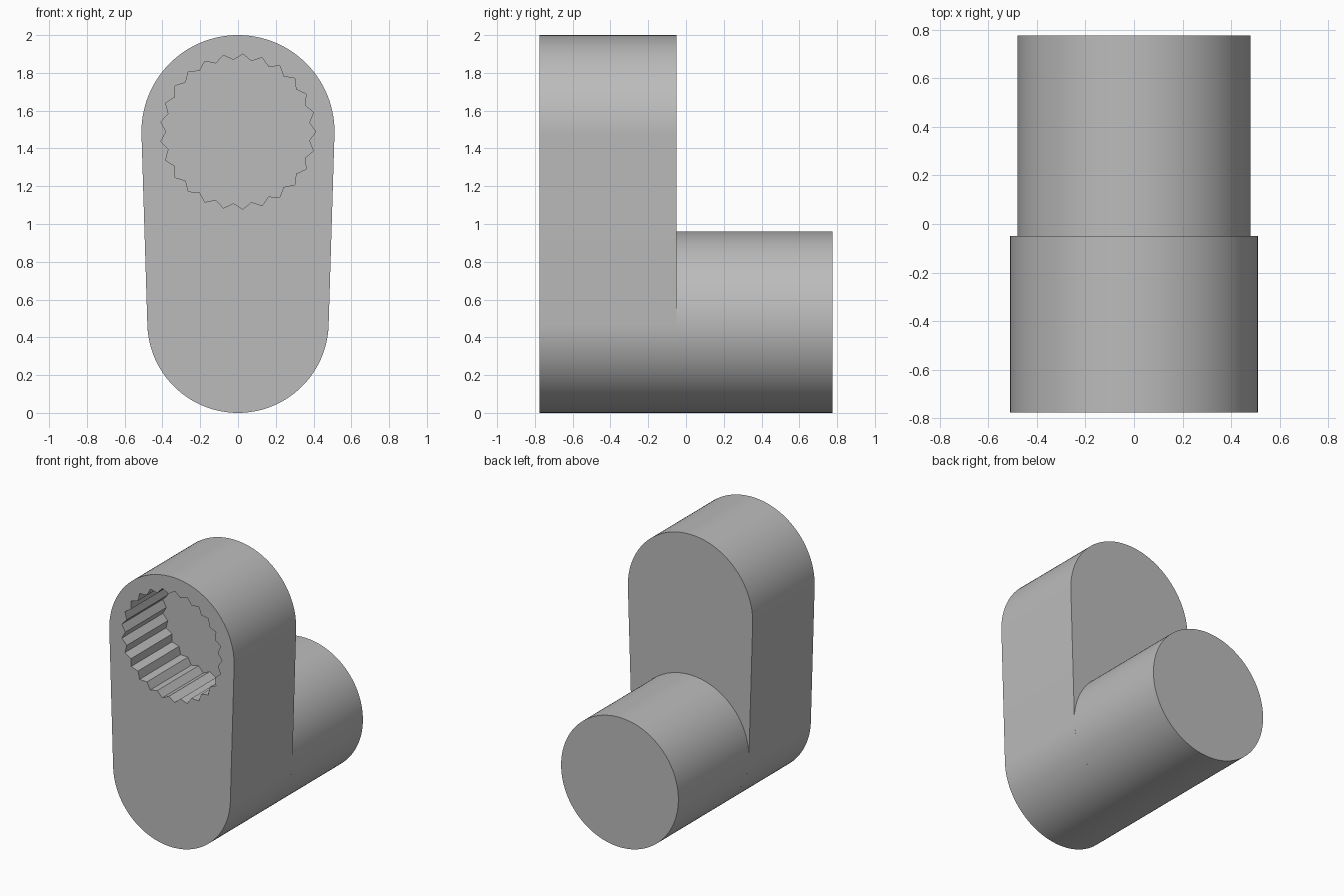
import bpy
import bmesh
from math import asin, cos, pi, sin, radians

cube = bpy.data.objects.get("Cube")
if cube:
    bpy.data.objects.remove(cube)

# Main sizes
FRONT, STEP, BACK = -0.775, -0.05, 0.775
R_TOP, R_LOW = 0.511, 0.48
Z_TOP, Z_LOW = 2 - R_TOP, R_LOW
POCKET_DEPTH, TEETH = 0.48, 25

grey = bpy.data.materials.new("plain_grey")
grey.use_nodes = True
color = (0.5, 0.5, 0.5, 1)
grey.diffuse_color = color
grey.node_tree.nodes["Principled BSDF"].inputs["Base Color"].default_value = color


def arc(radius, z, start, end, steps):
    return [(radius * cos(start + (end - start) * i / steps),
             z + radius * sin(start + (end - start) * i / steps))
            for i in range(steps + 1)]


def extrude_profile(name, points, y0, y1):
    """Solid made from an x-z outline swept along y."""
    bm = bmesh.new()
    face = bm.faces.new([bm.verts.new((x, y0, z)) for x, z in points])
    swept = bmesh.ops.extrude_face_region(bm, geom=[face])["geom"]
    moved = [v for v in swept if isinstance(v, bmesh.types.BMVert)]
    bmesh.ops.translate(bm, verts=moved, vec=(0, y1 - y0, 0))
    bmesh.ops.recalc_face_normals(bm, faces=bm.faces)
    mesh = bpy.data.meshes.new(name)
    bm.to_mesh(mesh)
    bm.free()
    mesh.materials.append(grey)
    obj = bpy.data.objects.new(name, mesh)
    bpy.context.collection.objects.link(obj)
    return obj


def activate(obj):
    bpy.ops.object.select_all(action="DESELECT")
    obj.select_set(True)
    bpy.context.view_layer.objects.active = obj


# Tapered arm: two arcs joined by their tangents
tilt = asin((R_TOP - R_LOW) / (Z_TOP - Z_LOW))
outline = (arc(R_TOP, Z_TOP, -tilt, pi + tilt, 64)
           + arc(R_LOW, Z_LOW, pi + tilt, 2 * pi - tilt, 64))
arm = extrude_profile("crank_arm", outline, FRONT, STEP)

# Splined pocket in the front of the arm
spline = []
for i in range(2 * TEETH):
    r = 0.38 if i % 2 else 0.412
    a = pi * i / TEETH
    spline.append((r * cos(a), Z_TOP + r * sin(a)))
cutter = extrude_profile("spline_cutter", spline, FRONT - 0.1, FRONT + POCKET_DEPTH)
cut = arm.modifiers.new("splined_pocket", "BOOLEAN")
cut.operation = "DIFFERENCE"
cut.solver = "EXACT"
cut.object = cutter
activate(arm)
bpy.ops.object.modifier_apply(modifier=cut.name)
bpy.data.objects.remove(cutter)

# Round shaft at the back
shaft = extrude_profile("round_shaft", arc(R_LOW, Z_LOW, 0, 2 * pi, 128)[:-1], STEP, BACK)

for part in (arm, shaft):
    activate(part)
    bpy.ops.object.shade_smooth_by_angle(angle=radians(25))
